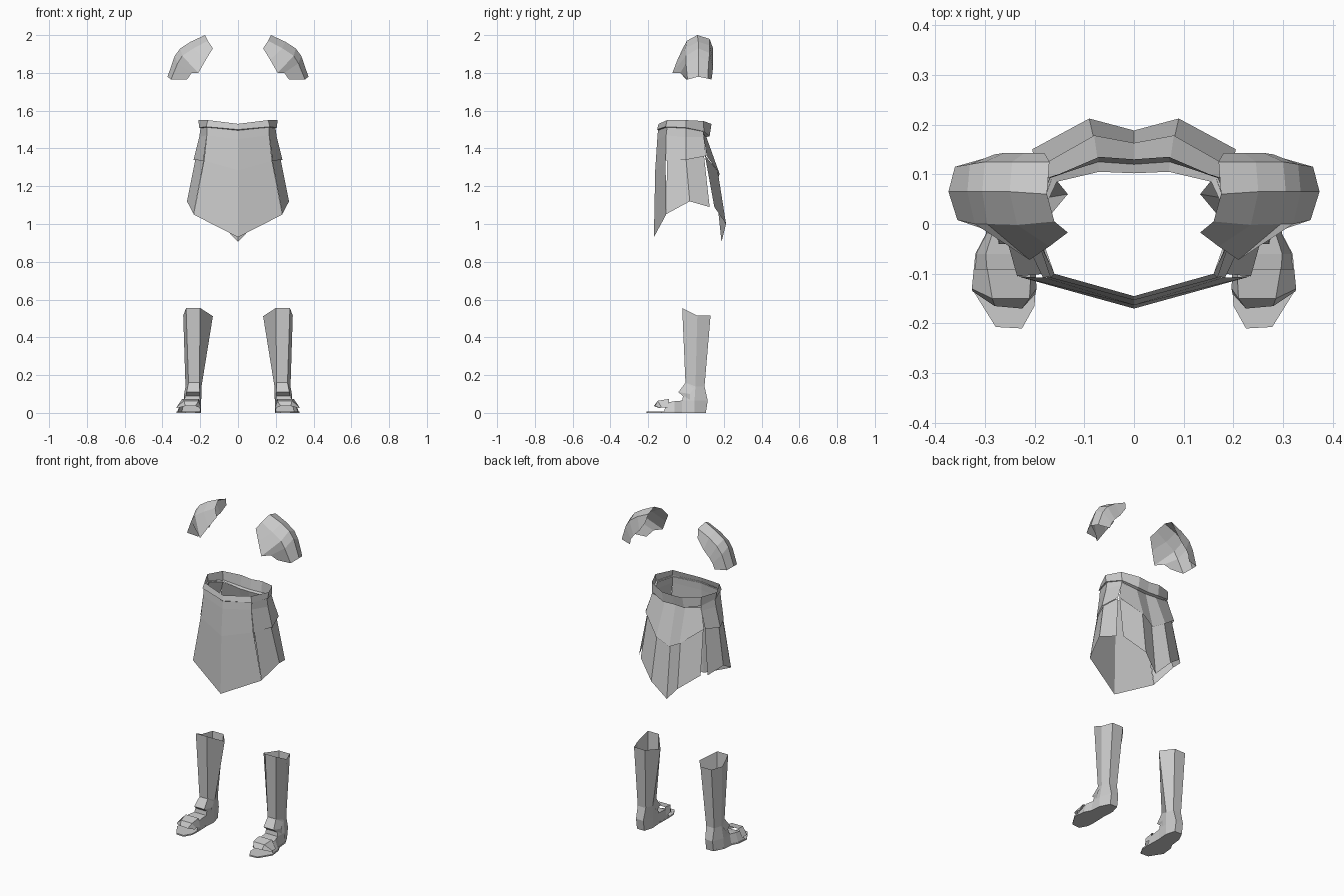
import bpy

grey = bpy.data.materials.new("armour_grey")
grey.diffuse_color = (0.6, 0.6, 0.6, 1)


def sheet(name, rows, closed=False, caps=()):
    """Loft rows of points into faces, then mirror across x."""
    n = len(rows[0])
    verts = [p for r in rows for p in r]
    faces = []
    for i in range(len(rows) - 1):
        for j in range(n if closed else n - 1):
            k = (j + 1) % n
            faces.append((i * n + j, i * n + k, (i + 1) * n + k, (i + 1) * n + j))
    for r in caps:
        faces.append([r * n + j for j in range(n)])
    me = bpy.data.meshes.new(name)
    me.from_pydata(verts, [], faces)
    me.materials.append(grey)
    ob = bpy.data.objects.new(name, me)
    bpy.context.collection.objects.link(ob)
    m = ob.modifiers.new("mirror", 'MIRROR')
    m.use_clip = True
    m.merge_threshold = 0.001
    return ob


# Shoulder plates: front lip, front ridge, crown, back ridge, back lip
sheet("shoulder_plates", [
    [(.133, -.017, 1.93), (.16, .005, 1.97), (.175, .06, 2.0), (.17, .125, 1.98), (.18, .143, 1.93)],
    [(.17, -.045, 1.87), (.235, -.002, 1.93), (.25, .065, 1.965), (.245, .125, 1.945), (.22, .143, 1.87)],
    [(.21, -.072, 1.80), (.295, 0, 1.89), (.305, .065, 1.93), (.30, .125, 1.905), (.26, .143, 1.83)],
    [(.245, -.03, 1.80), (.32, 0, 1.85), (.335, .065, 1.89), (.33, .12, 1.86), (.28, .14, 1.80)],
    [(.27, 0, 1.765), (.355, .008, 1.765), (.373, .065, 1.78), (.36, .115, 1.77), (.29, .135, 1.765)],
])

# Belt with a lip turned inward below
sheet("belt", [
    [(0, -.145, 1.53), (.16, -.10, 1.55), (.21, 0, 1.55), (.17, .092, 1.545), (.07, .135, 1.53), (0, .13, 1.525)],
    [(0, -.153, 1.50), (.168, -.108, 1.515), (.205, 0, 1.51), (.168, .095, 1.49), (.072, .125, 1.465), (0, .12, 1.465)],
    [(0, -.148, 1.495), (.16, -.10, 1.51), (.195, 0, 1.505), (.155, .085, 1.485), (.07, .105, 1.46), (0, .102, 1.46)],
])

# Skirt panels
sheet("front_panel", [
    [(0, -.148, 1.50), (.165, -.10, 1.52)],
    [(0, -.152, 1.45), (.165, -.105, 1.47)],
    [(0, -.163, 1.285), (.18, -.108, 1.335)],
    [(0, -.17, .93), (.235, -.105, 1.05)],
])
sheet("upper_side_panels", [
    [(.165, -.10, 1.515), (.198, 0, 1.51), (.165, .092, 1.49)],
    [(.165, -.105, 1.47), (.205, 0, 1.46), (.172, .095, 1.46)],
    [(.183, -.108, 1.335), (.235, 0, 1.34), (.205, .105, 1.36)],
])
sheet("lower_side_panels", [
    [(.18, -.10, 1.34), (.225, 0, 1.345), (.195, .095, 1.365)],
    [(.235, -.105, 1.052), (.27, .02, 1.12), (.235, .125, 1.09)],
])
sheet("upper_back_panel", [
    [(0, .102, 1.46), (.07, .108, 1.46), (.168, .09, 1.48)],
    [(0, .163, 1.22), (.08, .178, 1.265), (.20, .11, 1.36)],
])
sheet("lower_back_panel", [
    [(0, .153, 1.235), (.08, .168, 1.28), (.19, .10, 1.365)],
    [(0, .188, .905), (.09, .212, 1.0), (.205, .15, 1.09)],
])

# Boot shafts, open at the top, narrowing to the ankle and closing at the heel
sheet("boot_shafts", [
    [(.133, .06, .512), (.20, -.02, .555), (.275, -.02, .555), (.29, .06, .515), (.265, .13, .515), (.19, .13, .515)],
    [(.193, .05, .14), (.205, -.003, .16), (.262, -.003, .16), (.278, .05, .14), (.262, .098, .14), (.207, .098, .14)],
    [(.195, .045, .065), (.202, -.02, .065), (.285, -.02, .065), (.288, .045, .065), (.262, .115, .065), (.212, .115, .065)],
    [(.195, .045, 0), (.20, -.02, 0), (.298, -.02, 0), (.292, .045, 0), (.262, .105, 0), (.212, .105, 0)],
], closed=True)

# Flared ankle cuffs
sheet("ankle_cuffs", [
    [(.193, .04, .13), (.205, -.003, .16), (.262, -.003, .16), (.28, .04, .13)],
    [(.192, .02, .10), (.203, -.04, .11), (.272, -.04, .11), (.285, .02, .10)],
    [(.195, .02, .07), (.205, 0, .075), (.275, 0, .075), (.287, .02, .07)],
])

# Foot covers and the toe straps in front of them
sheet("foot_covers", [
    [(.20, -.02, 0), (.202, -.02, .065), (.285, -.02, .065), (.298, -.02, 0)],
    [(.198, -.06, 0), (.205, -.06, .062), (.298, -.06, .062), (.319, -.06, 0)],
    [(.197, -.12, 0), (.205, -.10, .055), (.295, -.10, .055), (.325, -.12, 0)],
])
sheet("toe_straps", [
    [(.198, -.09, .025), (.207, -.09, .074), (.295, -.09, .074), (.322, -.09, .025)],
    [(.196, -.13, .03), (.21, -.15, .064), (.285, -.15, .064), (.326, -.13, .03)],
    [(.198, -.14, .025), (.225, -.17, .036), (.28, -.165, .036), (.325, -.135, .025)],
])

# Thin soles
outline = [(.212, .105), (.262, .105), (.292, .045), (.298, -.02), (.319, -.06), (.326, -.13),
           (.278, -.207), (.225, -.21), (.20, -.165), (.197, -.12), (.20, -.02), (.195, .045)]
sheet("soles", [[(x, y, z) for x, y in outline] for z in (0, .008)], closed=True, caps=(0, 1))
